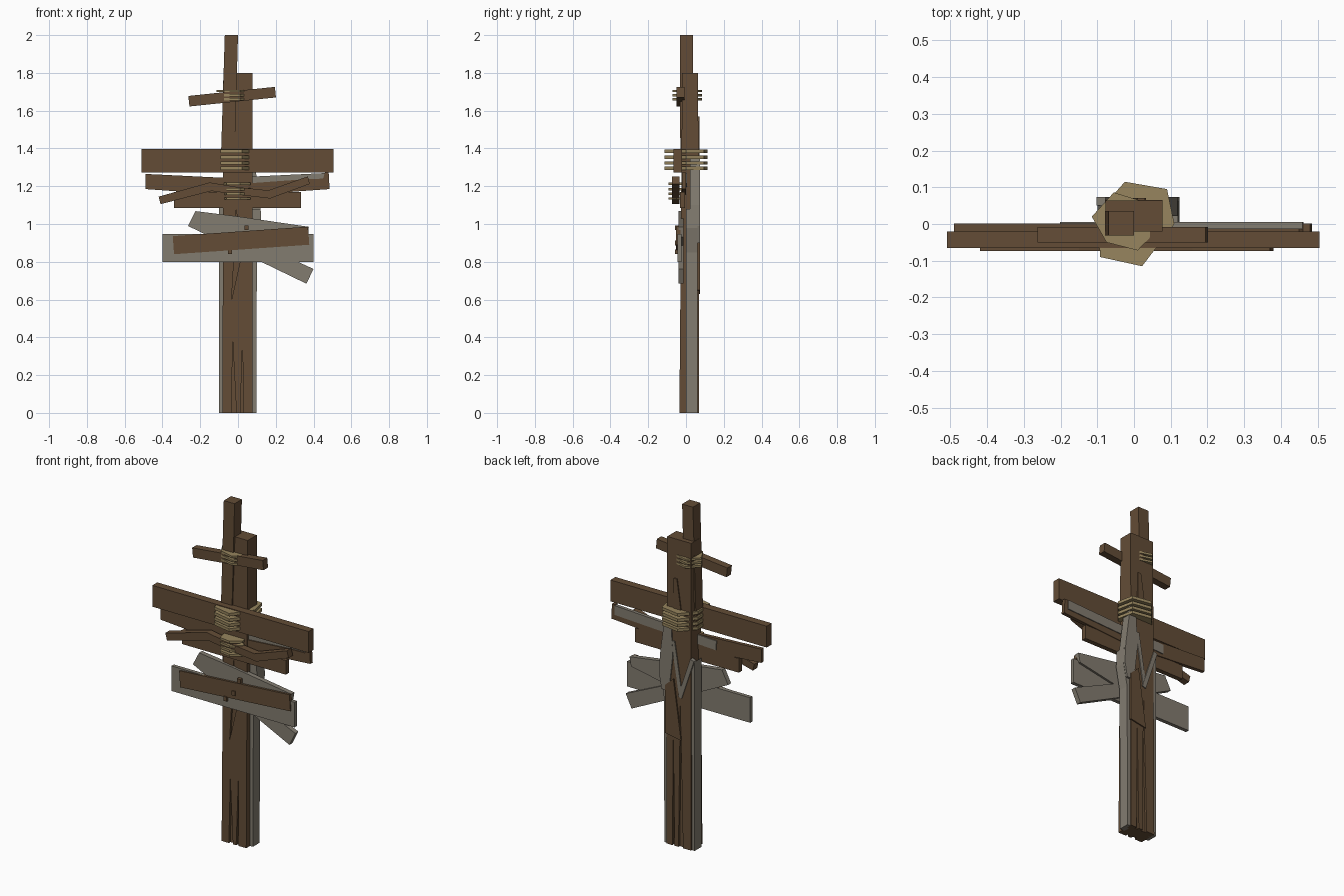
import bpy, bmesh, math
from mathutils import Vector


def material(name, rgb):
    m = bpy.data.materials.new(name)
    m.diffuse_color = (*rgb, 1)
    return m


BROWN = material("brown wood", (0.125, 0.073, 0.037))
GREY = material("weathered grey wood", (0.225, 0.202, 0.163))
TAN = material("tan rope", (0.31, 0.235, 0.112))


def loft(name, a, b, mat):
    """Solid between two matching rings of points."""
    bm = bmesh.new()
    ra = [bm.verts.new(p) for p in a]
    rb = [bm.verts.new(p) for p in b]
    bm.faces.new(ra)
    bm.faces.new(rb[::-1])
    n = len(a)
    for i in range(n):
        j = (i + 1) % n
        bm.faces.new((ra[j], ra[i], rb[i], rb[j]))
    bmesh.ops.recalc_face_normals(bm, faces=bm.faces)
    me = bpy.data.meshes.new(name)
    bm.to_mesh(me)
    bm.free()
    me.materials.append(mat)
    ob = bpy.data.objects.new(name, me)
    bpy.context.collection.objects.link(ob)
    return ob


def slab(name, pts, y0, y1, mat):
    """Front (x, z) outline given thickness along y."""
    return loft(name, [(x, y0, z) for x, z in pts],
                [(x, y1, z) for x, z in pts], mat)


def board(name, p, q, width, y0, y1, mat):
    """Straight board from p to q in the front plane."""
    p, q = Vector(p), Vector(q)
    d = (q - p).normalized()
    n = Vector((-d.y, d.x)) * width / 2
    return slab(name, [p - n, q - n, q + n, p + n], y0, y1, mat)


def rect(x0, x1, y0, y1, z):
    return [(x0, y0, z), (x1, y0, z), (x1, y1, z), (x0, y1, z)]


def rope(name, outline, heights, thick):
    for i, z in enumerate(heights):
        loft(f"{name}_{i + 1}", [(x, y, z - thick / 2) for x, y in outline],
             [(x, y, z + thick / 2) for x, y in outline], TAN)


# Main post, slightly tapered, with split cracks front and back
post = loft("post", rect(-0.082, 0.078, -0.035, 0.07, 0),
            rect(-0.078, 0.077, -0.02, 0.064, 1.8), BROWN)
cracks = [
    ([(-0.035, -0.01), (-0.008, -0.01), (-0.028, 0.38)], -0.1, -0.02),
    ([(0.012, -0.01), (0.028, -0.01), (0.024, 0.38)], -0.1, -0.022),
    ([(-0.034, 0.6), (0.02, 0.84), (-0.01, 1.08), (-0.02, 0.84)], -0.1, -0.018),
    ([(-0.03, -0.01), (0.0, -0.01), (-0.01, 0.85)], 0.057, 0.1),
    ([(0.025, -0.01), (0.04, -0.01), (0.035, 0.65)], 0.057, 0.1),
]
for pts, y0, y1 in cracks:
    cutter = slab("crack_cutter", pts, y0, y1, BROWN)
    cutter.hide_render = True
    mod = post.modifiers.new("crack", 'BOOLEAN')
    mod.operation = 'DIFFERENCE'
    mod.solver = 'EXACT'
    mod.object = cutter
    bpy.context.view_layer.objects.active = post
    bpy.ops.object.modifier_apply(modifier=mod.name)
    bpy.data.objects.remove(cutter)

# Leaning top stake
loft("top_stake", rect(-0.092, -0.02, -0.03, 0.036, 1.3),
     rect(-0.07, 0.0, -0.032, 0.036, 2.0), BROWN)

# Splinters on the back of the post
slab("back_splinter_upper", [(-0.03, 1.3), (0.035, 1.3), (0.03, 1.57), (0.01, 1.57)],
     0.05, 0.071, BROWN)
slab("back_splinter_lower", [(-0.02, 0.63), (0.085, 0.65), (0.085, 0.93), (0.03, 0.98)],
     0.05, 0.075, BROWN)
board("grey_splint_a", (-0.09, 1.12), (-0.01, 0.88), 0.025, 0.05, 0.073, GREY)
board("grey_splint_b", (-0.015, 0.89), (0.035, 1.2), 0.022, 0.05, 0.072, GREY)

# Grey boards along both sides of the post
slab("left_side_board", [(-0.1, 0), (-0.07, 0), (-0.07, 1.08), (-0.1, 1.11)],
     0.0, 0.062, GREY)
slab("right_side_board", [(0.065, 0), (0.097, 0), (0.1, 0.85), (0.124, 0.98),
                          (0.12, 1.08), (0.06, 1.08)], 0.0, 0.062, GREY)
slab("right_board_top", [(0.06, 0.9), (0.108, 0.9), (0.124, 0.99), (0.118, 1.1),
                         (0.085, 1.35), (0.05, 1.35), (0.035, 1.12)],
     0.022, 0.073, GREY)

# Upper crossing boards
board("main_crossbeam", (-0.51, 1.335), (0.505, 1.335), 0.125, -0.066, -0.02, BROWN)
slab("second_crossboard", [(-0.49, 1.265), (-0.49, 1.185), (0, 1.15), (0.485, 1.185),
                           (0.48, 1.272), (0.46, 1.272), (0.45, 1.24), (0.37, 1.238),
                           (0.05, 1.215), (0.02, 1.24)], -0.021, 0.001, BROWN)
board("grey_backing_board", (-0.2, 1.21), (0.46, 1.242), 0.055, -0.014, 0.006, GREY)
board("third_crossboard", (-0.34, 1.127), (0.333, 1.127), 0.083, -0.032, -0.004, BROWN)
board("small_top_crossboard", (-0.26, 1.65), (0.198, 1.698), 0.056, -0.05, -0.008, BROWN)

# Crooked branch tied across the front
slab("branch", [(-0.42, 1.145), (-0.15, 1.22), (0.0, 1.195), (0.16, 1.178), (0.37, 1.252),
                (0.38, 1.212), (0.17, 1.135), (0.0, 1.155), (-0.14, 1.175), (-0.41, 1.105)],
     -0.074, -0.034, BROWN)

# Lower crossing boards and nails
board("diagonal_grey_board", (-0.245, 1.035), (0.38, 0.72), 0.085, -0.032, -0.006, GREY)
bpy.data.objects.remove(bpy.data.objects["diagonal_grey_board"])
slab("diagonal_grey_board", [(-0.265, 0.99), (-0.225, 1.068), (0.0, 1.04), (0.375, 0.985),
                             (0.365, 0.93), (0.13, 0.885), (0.4, 0.762), (0.362, 0.684),
                             (0.05, 0.835)], -0.04, -0.012, GREY)
board("wide_grey_board", (-0.4, 0.873), (0.4, 0.873), 0.147, -0.046, -0.024, GREY)
board("brown_lower_board", (-0.342, 0.888), (0.374, 0.938), 0.096, -0.053, -0.03, BROWN)
for i, (x, z) in enumerate([(0.045, 0.98), (-0.043, 0.853), (0.01, 0.9)]):
    board(f"nail_{i + 1}", (x - 0.011, z), (x + 0.011, z), 0.026, -0.059, -0.03, BROWN)

# Rope bindings
rope("large_rope", [(-0.025, 0.115), (0.09, 0.095), (0.11, 0.0), (0.022, -0.115),
                    (-0.092, -0.09), (-0.1, 0.03)], [1.295, 1.323, 1.353, 1.385], 0.017)
rope("branch_rope", [(-0.04, 0.04), (0.05, 0.04), (0.065, -0.05), (0.01, -0.092),
                     (-0.06, -0.082), (-0.075, -0.02)], [1.135, 1.16, 1.185, 1.212], 0.013)
rope("top_rope", [(-0.055, 0.086), (0.03, 0.06), (0.05, -0.03), (0.01, -0.072),
                  (-0.075, -0.05), (-0.115, 0.02)], [1.66, 1.682, 1.704], 0.012)
